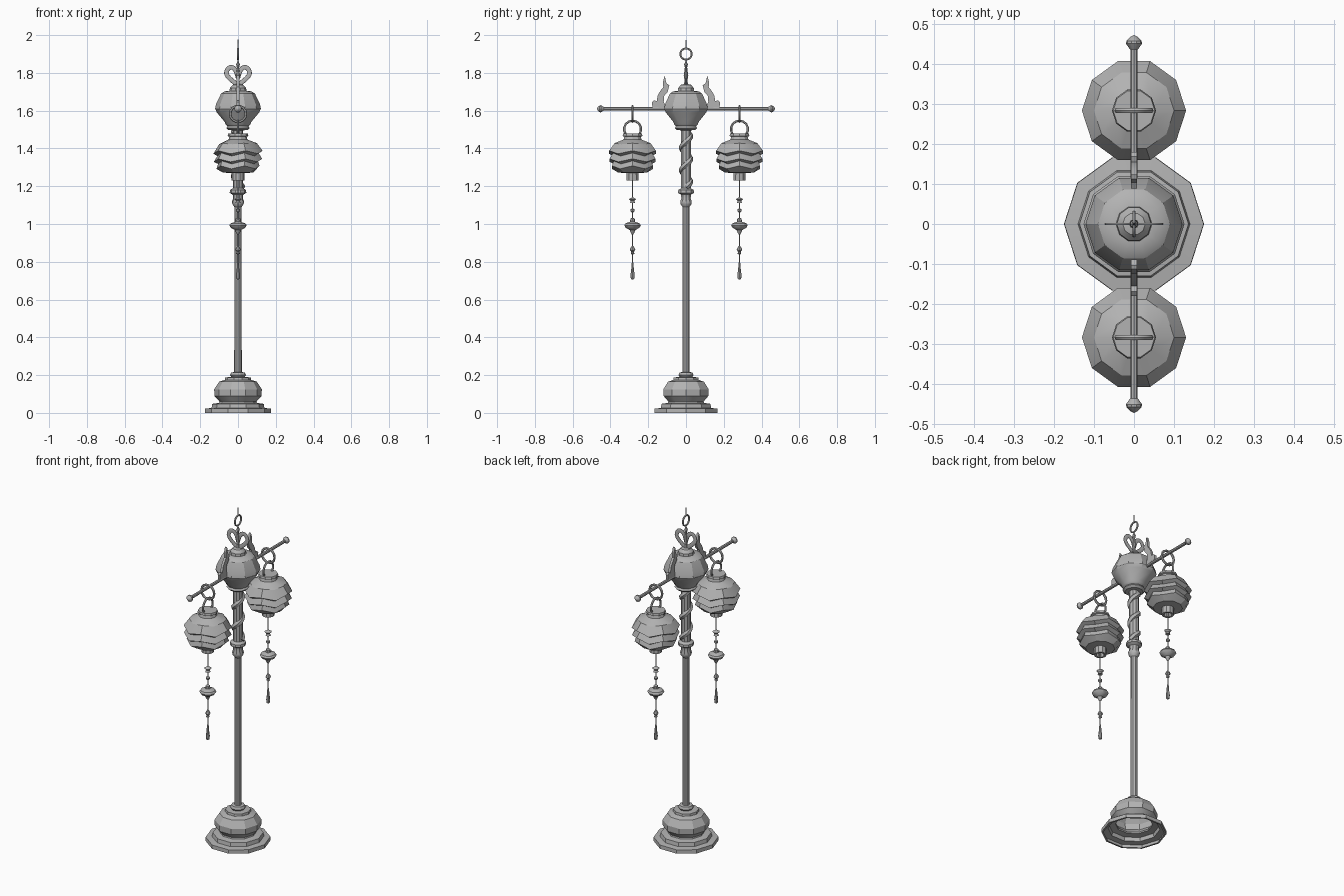
import bpy, bmesh, math
from mathutils import Matrix, Vector

cube = bpy.data.objects.get("Cube")
if cube:
    bpy.data.objects.remove(cube, do_unlink=True)

grey = bpy.data.materials.new("plain_grey")
grey.use_nodes = True
grey.diffuse_color = (0.45, 0.45, 0.45, 1)
grey.node_tree.nodes["Principled BSDF"].inputs["Base Color"].default_value = grey.diffuse_color


def finish(obj, angle=30):
    obj.data.materials.clear()
    obj.data.materials.append(grey)
    bpy.ops.object.select_all(action='DESELECT')
    obj.select_set(True)
    bpy.context.view_layer.objects.active = obj
    if obj.type == 'CURVE':
        bpy.ops.object.convert(target='MESH')
        obj = bpy.context.view_layer.objects.active
    bpy.ops.object.shade_smooth_by_angle(angle=math.radians(angle))
    return obj


def mesh_object(name, bm, matrix=Matrix()):
    bmesh.ops.remove_doubles(bm, verts=bm.verts, dist=1e-5)
    bmesh.ops.recalc_face_normals(bm, faces=bm.faces)
    bm.transform(matrix)
    mesh = bpy.data.meshes.new(name)
    bm.to_mesh(mesh)
    bm.free()
    obj = bpy.data.objects.new(name, mesh)
    bpy.context.collection.objects.link(obj)
    return finish(obj)


def lathe(name, profile, sides=10, matrix=Matrix()):
    """Profile rows are (radius, height, optional wave height)."""
    bm = bmesh.new()
    rows = []
    for r, z, *wave in profile:
        w = wave[0] if wave else 0
        rows.append([bm.verts.new((r * math.cos(math.tau * i / sides),
                                   r * math.sin(math.tau * i / sides),
                                   z + w * (-1) ** i)) for i in range(sides)])
    for a, b in zip(rows, rows[1:]):
        for i in range(sides):
            j = (i + 1) % sides
            bm.faces.new((a[i], a[j], b[j], b[i]))
    return mesh_object(name, bm, matrix)


def tube(name, points, radius, width=0.0, kind='POLY'):
    curve = bpy.data.curves.new(name, 'CURVE')
    curve.dimensions = '3D'
    curve.bevel_depth = radius
    curve.bevel_resolution = 1
    curve.extrude = width
    curve.use_fill_caps = True
    curve.resolution_u = 4
    spline = curve.splines.new(kind)
    spline.points.add(len(points) - 1)
    for p, co in zip(spline.points, points):
        p.co = (*co, 1)
    if kind == 'NURBS':
        spline.order_u = 3
        spline.use_endpoint_u = True
    obj = bpy.data.objects.new(name, curve)
    bpy.context.collection.objects.link(obj)
    return finish(obj, 50)


def ring(name, centre, radius, thickness, rotation):
    bpy.ops.mesh.primitive_torus_add(major_segments=14, minor_segments=6, major_radius=radius,
                                     minor_radius=thickness, location=centre, rotation=rotation)
    bpy.context.object.name = name
    return finish(bpy.context.object, 50)


FACE_X = (0, math.pi / 2, 0)
FACE_Y = (math.pi / 2, 0, 0)

# Hollow stepped foot and bulging base
lathe("base", [(.165, 0), (.175, 0), (.174, .022), (.14, .026), (.136, .048), (.1, .053),
               (.098, .06), (.125, .09), (.126, .125), (.1, .165), (.07, .175), (.068, .188),
               (.035, .19), (.042, .2), (.036, .214), (.02, .216)])

# Pole with collars
lathe("pole", [(.02, .2), (.019, 1.11)])
lathe("pole_collar", [(.019, 1.09), (.03, 1.105), (.032, 1.12), (.026, 1.135), (.028, 1.155),
                      (.044, 1.165), (.043, 1.18), (.026, 1.19)])

# Upper column wrapped by a coil
lathe("upper_column", [(.027, 1.18), (.027, 1.51)])
coil = []
for i in range(49):
    a = math.tau * 2.5 * i / 48
    coil.append((.022 * math.cos(a), .022 * math.sin(a), 1.195 + .3 * i / 48))
tube("column_coil", coil, .016)

# Round head, lower ring and top dome
lathe("head", [(0, 1.495), (.05, 1.497), (.062, 1.508), (.055, 1.518), (.066, 1.528), (.07, 1.54),
               (.112, 1.59), (.121, 1.61), (.116, 1.635), (.09, 1.69), (.072, 1.702),
               (.045, 1.705), (.043, 1.72), (.028, 1.737), (0, 1.743)])

# Spire, ring and tip
lathe("spire", [(.012, 1.735), (.007, 1.76), (.012, 1.785), (.006, 1.83), (.01, 1.845), (0, 1.87)], 8)
ring("spire_ring", (0, 0, 1.9), .03, .005, FACE_X)
lathe("spire_tip", [(.004, 1.925), (.003, 1.95), (0, 2.0)], 6)

# Heart-shaped ribbon loops
for side, label in ((1, "left"), (-1, "right")):
    path = [(0, 1.735), (.02, 1.75), (.05, 1.775), (.066, 1.8), (.045, 1.835), (.01, 1.82), (0, 1.775)]
    tube(label + "_ribbon_loop", [(side * x, 0, z) for x, z in path], .003, .009, 'NURBS')

# Crossbar
lathe("crossbar", [(0, -.46), (.009, -.46), (.009, .46), (0, .46)], 8,
      Matrix.Translation((0, 0, 1.61)) @ Matrix.Rotation(-math.pi / 2, 4, 'X'))

BRACKET = [(.18, 1.645), (.178, 1.618), (.1, 1.612), (.118, 1.645), (.115, 1.68), (.097, 1.7),
           (.088, 1.735), (.104, 1.745), (.112, 1.785), (.123, 1.75), (.12, 1.725),
           (.136, 1.705), (.15, 1.68), (.155, 1.65), (.168, 1.655)]

for side, label in ((-1, "front"), (1, "back")):
    y = side * .283
    place = Matrix.Translation((0, y, 0))

    # Finial at the bar end
    lathe(label + "_bar_finial", [(.009, .435), (.013, .44), (.02, .45), (.019, .457), (.008, .468), (0, .472)], 10,
          Matrix.Translation((0, 0, 1.61)) @ Matrix.Rotation(-side * math.pi / 2, 4, 'X'))

    # Flame-shaped bracket on the bar
    bm = bmesh.new()
    face = bm.faces.new([bm.verts.new((-.007, side * by, bz)) for by, bz in BRACKET])
    out = bmesh.ops.extrude_face_region(bm, geom=[face])
    bmesh.ops.translate(bm, vec=Vector((.014, 0, 0)),
                        verts=[v for v in out["geom"] if isinstance(v, bmesh.types.BMVert)])
    mesh_object(label + "_bracket", bm)

    # Hanging rings
    ring(label + "_bar_ring", (0, y, 1.583), .042, .007, FACE_Y)
    ring(label + "_lantern_handle", (0, y, 1.502), .045, .006, FACE_X)

    # Lantern with wavy ribs
    lathe(label + "_lantern", [(0, 1.478), (.052, 1.478), (.055, 1.466), (.046, 1.462), (.05, 1.447),
                               (.1, 1.425, .003), (.13, 1.38, .008), (.109, 1.368, .008),
                               (.128, 1.337, .008), (.105, 1.326, .008), (.114, 1.3, .008),
                               (.08, 1.272), (.034, 1.27)], 10, place)
    lathe(label + "_lantern_neck", [(.033, 1.275), (.034, 1.23), (.022, 1.23), (.022, 1.265), (0, 1.265)],
          10, place)

    # Cord, beads and tassel
    lathe(label + "_cord", [(.003, 1.266), (.003, .75)], 6, place)
    lathe(label + "_star_bead", [(0, 1.145), (.008, 1.138), (.02, 1.132), (.01, 1.122), (.014, 1.11), (0, 1.112)],
          10, place)
    lathe(label + "_upper_bead", [(0, 1.085), (.011, 1.077), (.011, 1.067), (0, 1.058)], 8, place)
    lathe(label + "_large_bead", [(0, 1.035), (.012, 1.028), (.014, 1.012), (.04, 1.003), (.046, .993),
                                  (.038, .98), (.016, .968), (.008, .95), (0, .94)], 10, place)
    lathe(label + "_lower_bead", [(0, .888), (.01, .875), (.015, .863), (.007, .853), (.01, .843), (0, .835)],
          8, place)
    lathe(label + "_tassel", [(0, .81), (.005, .79), (.007, .76), (.011, .73), (.009, .71), (0, .705)], 8, place)
